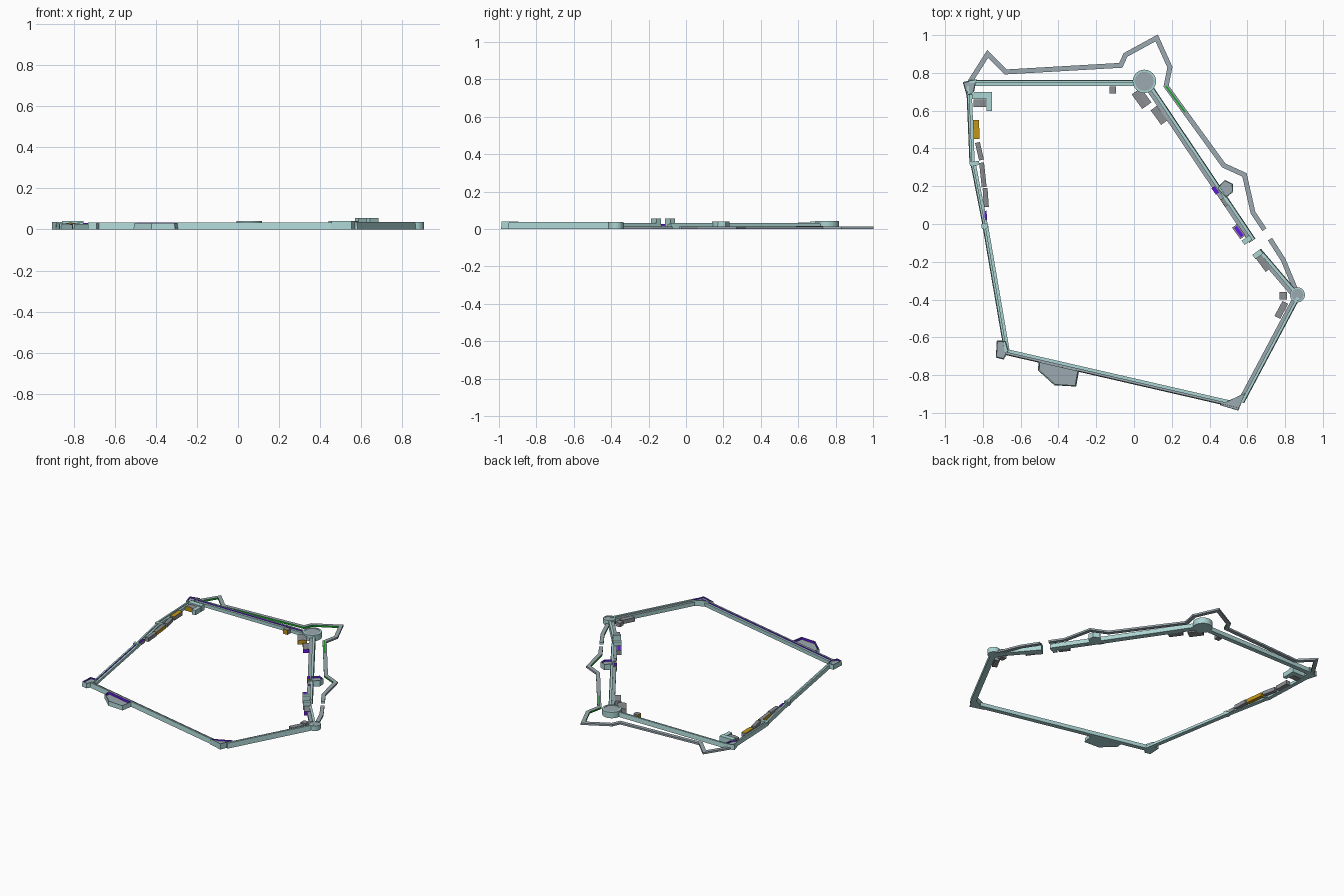
import bpy, bmesh, math
from mathutils import Vector

cube = bpy.data.objects.get("Cube")
if cube:
    bpy.data.objects.remove(cube)


def material(name, rgb):
    m = bpy.data.materials.new(name)
    m.use_nodes = True
    m.diffuse_color = (*rgb, 1)
    m.node_tree.nodes["Principled BSDF"].inputs["Base Color"].default_value = (*rgb, 1)
    return m


MATS = [material("pale cyan stone", (.41, .66, .65)),
        material("grey paving", (.33, .40, .44)),
        material("purple inner face", (.14, .01, .85)),
        material("green bank", (.01, .36, .02)),
        material("ochre plaster", (.54, .30, .01)),
        material("grey roof", (.26, .28, .295))]
CYAN, GREY, PURPLE, GREEN, OCHRE, ROOF = range(6)


def finish(name, bm):
    bmesh.ops.recalc_face_normals(bm, faces=bm.faces[:])
    me = bpy.data.meshes.new(name)
    bm.to_mesh(me)
    bm.free()
    ob = bpy.data.objects.new(name, me)
    for m in MATS:
        me.materials.append(m)
    bpy.context.collection.objects.link(ob)


def loft(name, path, section, mats):
    """Sweep a closed (offset, height) section along a mitred ground path."""
    bm = bmesh.new()
    pts = [Vector(p) for p in path]
    rings = []
    for i, p in enumerate(pts):
        a = (p - pts[i - 1]).normalized() if i else None
        b = (pts[i + 1] - p).normalized() if i < len(pts) - 1 else None
        a, b = a or b, b or a
        na, nb = Vector((-a.y, a.x)), Vector((-b.y, b.x))
        n = (na + nb).normalized()
        n = n / max(n.dot(na), .5)
        rings.append([bm.verts.new((*(p + n * o), z)) for o, z in section])
    k = len(section)
    for r, s in zip(rings, rings[1:]):
        for j in range(k):
            f = bm.faces.new((r[j], r[(j + 1) % k], s[(j + 1) % k], s[j]))
            f.material_index = mats[j]
    for r in (rings[0], rings[-1]):
        bm.faces.new(r)
    finish(name, bm)


def wall(name, path, w, h, deck, rim=CYAN, crest=CYAN):
    # Inner face, walkway, parapet back, parapet top, battered outer face, base
    d = h - .008
    section = [(-w, 0), (-w, d), (w * .1, d), (w * .1, h), (w, h), (w + .004, 0)]
    loft(name, path, section, [CYAN, deck, rim, crest, CYAN, CYAN])


def bastion(name, pts, h, rim, drop, batter, lip):
    """Battered prism with a sunken paved top inside a parapet."""
    bm = bmesh.new()
    c = sum((Vector(p) for p in pts), Vector((0, 0))) / len(pts)
    top = [bm.verts.new((*p, h)) for p in pts]
    low = [bm.verts.new((*(c + (Vector(p) - c) * batter), 0)) for p in pts]
    n = len(pts)
    for i in range(n):
        j = (i + 1) % n
        bm.faces.new((low[i], low[j], top[j], top[i]))
    bm.faces.new(low[::-1])
    deck = bm.faces.new(top)
    bmesh.ops.recalc_face_normals(bm, faces=bm.faces[:])
    bmesh.ops.inset_individual(bm, faces=[deck], thickness=rim)
    well = bmesh.ops.extrude_discrete_faces(bm, faces=[deck])["faces"][0]
    for v in well.verts:
        v.co.z -= drop
    well.material_index = GREY
    for e in well.edges:
        for f in e.link_faces:
            if f is not well:
                f.material_index = lip
    finish(name, bm)


def disc(x, y, r, n):
    return [(x + r * math.cos(2 * math.pi * i / n), y + r * math.sin(2 * math.pi * i / n))
            for i in range(n)]


def house(name, x, y, sx, sy, deg, h=.028, sides=ROOF, roof=ROOF, gable=0,
          facing=(.6, -.8), limit=.3):
    """Block whose walls turned towards 'facing' take the 'sides' colour."""
    bm = bmesh.new()
    bmesh.ops.create_cube(bm, size=1)
    a = math.radians(deg)
    for f in bm.faces:
        n = f.normal
        towards = (facing[0] * (n.x * math.cos(a) - n.y * math.sin(a))
                   + facing[1] * (n.x * math.sin(a) + n.y * math.cos(a)))
        plain = CYAN if roof == CYAN else ROOF
        f.material_index = sides if towards > limit else plain
        if n.z > .5:
            f.material_index = roof
    if gable:
        lid = [e for e in bm.edges if all(v.co.z > 0 for v in e.verts)
               and abs(e.verts[0].co.x - e.verts[1].co.x) > .5]
        for v in bmesh.ops.subdivide_edges(bm, edges=lid, cuts=1)["geom_inner"]:
            if isinstance(v, bmesh.types.BMVert):
                v.co.z += gable / h
    for v in bm.verts:
        px, py = v.co.x * sx, v.co.y * sy
        v.co = (x + px * math.cos(a) - py * math.sin(a),
                y + px * math.sin(a) + py * math.cos(a), (v.co.z + .5) * h)
    finish(name, bm)


# Main curtain walls, running clockwise
wall("north_wall", [(-.87, .745), (.05, .745)], .014, .032, CYAN, PURPLE)
wall("northeast_wall", [(.07, .735), (.625, -.09)], .018, .032, GREY)
wall("gate_east_wall", [(.655, -.145), (.86, -.385)], .018, .032, GREY)
wall("southeast_wall", [(.86, -.385), (.565, -.94)], .016, .036, GREY)
wall("south_wall", [(.56, -.96), (-.68, -.675)], .014, .034, CYAN, PURPLE, GREY)
wall("west_wall_lower", [(-.67, -.68), (-.785, -.01)], .013, .026, CYAN, PURPLE)
wall("west_wall_middle", [(-.785, -.01), (-.85, .32)], .012, .025, CYAN)
wall("west_wall_upper", [(-.855, .32), (-.872, .73)], .012, .028, CYAN)

# Low outer wall with a green inner bank
outer_north = [(-.87, .75), (-.775, .90), (-.68, .805), (-.07, .84), (-.045, .895),
               (.12, .985), (.19, .83), (.17, .73), (.475, .31), (.585, .26),
               (.63, .06), (.69, -.03)]
outer_east = [(.72, -.08), (.79, -.19), (.865, -.37)]
bank = [(-.013, 0), (-.013, .013), (.013, .013), (.013, 0)]
for side, path in (("north", outer_north), ("east", outer_east)):
    loft("outer_wall_" + side, path, bank, [GREEN, GREY, GREY, GREY])
house("outer_wall_turf", .220, .660, .009, .17, 36, .0145, GREEN, GREEN)

# Round towers
bastion("north_round_tower", disc(.055, .755, .062, 32), .042, .012, .003, 1, CYAN)
bastion("east_round_tower", disc(.865, -.375, .04, 24), .036, .008, .003, 1, CYAN)

# Angular bastions and corner towers
bastion("south_bastion", [(-.50, -.72), (-.505, -.775), (-.42, -.852), (-.31, -.858),
                          (-.295, -.775)], .032, .006, .016, 1.04, PURPLE)
house("south_bastion_back_wall", -.399, -.7535, .19, .008, -13, .0335, PURPLE, GREY)
bastion("southeast_bastion", [(.455, -.958), (.552, -.987), (.588, -.895)],
        .040, .005, .010, 1.03, PURPLE)
bastion("southwest_tower", [(-.725, -.62), (-.68, -.62), (-.665, -.67), (-.69, -.715),
                            (-.73, -.705)], .034, .006, .010, 1.05, PURPLE)
bastion("northwest_tower", [(-.905, .75), (-.835, .765), (-.85, .69), (-.885, .68)],
        .036, .007, .010, 1.05, PURPLE)
bastion("northeast_tower", [(.44, .19), (.48, .232), (.522, .212), (.524, .17),
                            (.485, .14)], .040, .006, .012, 1.03, PURPLE)

# Gatehouse pair beside the gap
for side, x, y in (("north", .598, -.085), ("south", .655, -.16)):
    house("gate_tower_" + side, x, y, .05, .028, 36, .055, CYAN, CYAN)

# Corner courtyard buildings
house("corner_hall", -.805, .68, .105, .035, 0, .040, CYAN, CYAN)
house("corner_wing", -.767, .63, .028, .065, 0, .034, CYAN, CYAN)
house("corner_shed", -.815, .64, .07, .04, 0, .028, OCHRE, ROOF, .006)

# Houses along the west wall
house("ochre_house", -.835, .50, .032, .10, 2, .028, ROOF, OCHRE)
house("west_house_upper", -.818, .385, .026, .095, 13, .026, ROOF, ROOF, .004)
house("west_house_middle", -.80, .26, .026, .13, 6, .026, OCHRE, ROOF, .004, limit=-1)
house("west_house_lower", -.785, .14, .026, .10, 4, .026, ROOF, ROOF, .004)
house("west_purple_shed", -.785, .045, .012, .05, 4, .024, PURPLE, PURPLE,
      facing=(0, -1))
house("west_wall_turret", -.79, -.012, .035, .025, 10, .028, CYAN, CYAN)
house("west_wall_step", -.845, .32, .05, .022, 8, .028, CYAN, CYAN)

# Houses along the northern and eastern walls
house("north_shed", -.113, .71, .036, .036, 0, .034, OCHRE, ROOF, facing=(-.6, -.8))
house("tower_house", .04, .665, .06, .095, 36, .028, OCHRE, ROOF, .004)
house("wall_house", .132, .575, .04, .095, 36, .026, PURPLE)
house("turret_shed", .43, .178, .02, .04, 36, .034, OCHRE, PURPLE)
house("turret_annex", .478, .115, .02, .045, 36, .033, PURPLE, ROOF)
house("gate_guardroom", .555, -.04, .034, .075, 36, .032, PURPLE, ROOF)
house("guardroom_panel", .555, -.04, .018, .06, 36, .033, PURPLE, PURPLE)
house("gate_house_east", .683, -.205, .035, .095, 36, .028, PURPLE)
house("east_shed", .79, -.38, .038, .038, 0, .028)
house("east_house", .78, -.455, .034, .09, -28, .028)
